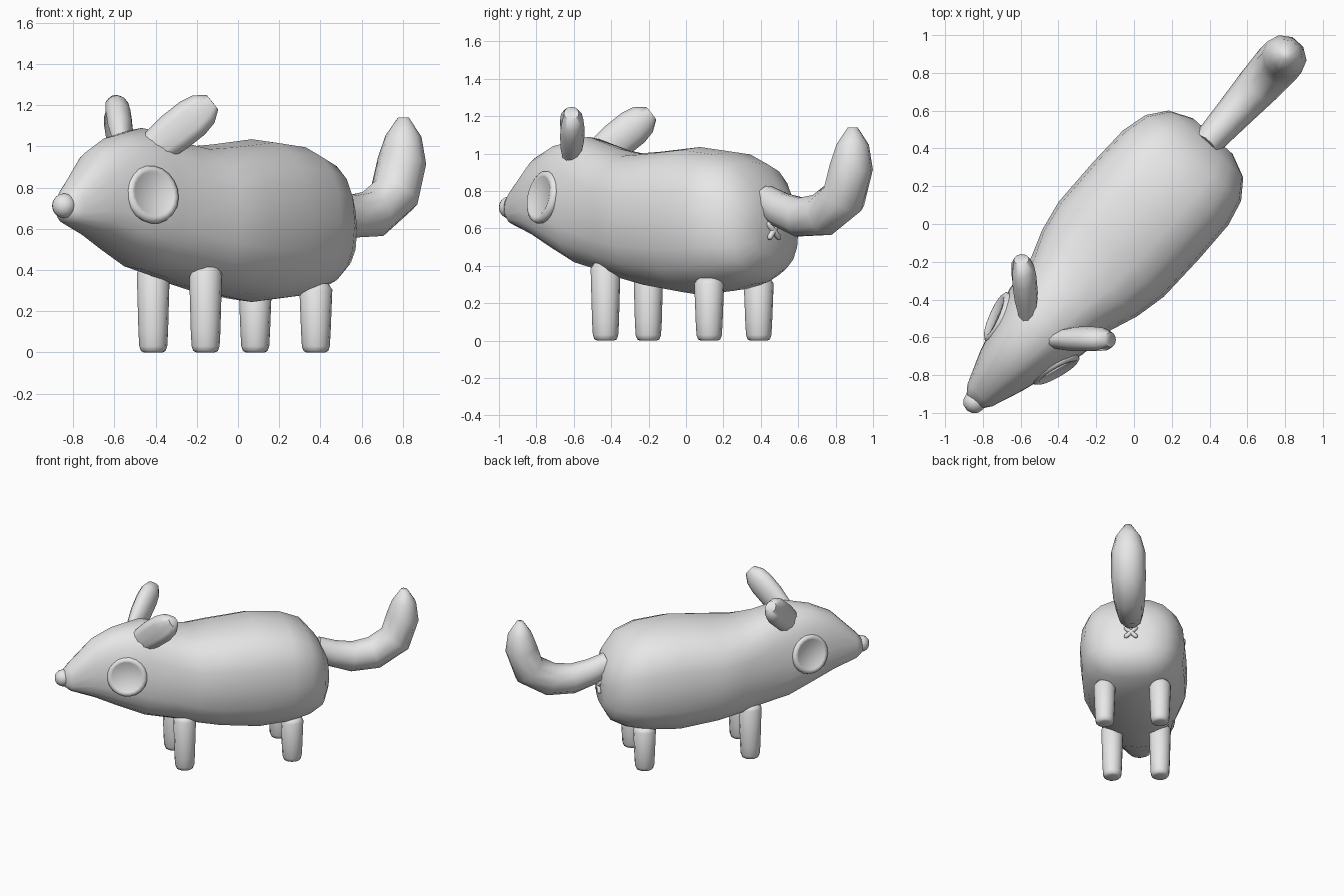
import bpy, bmesh, math
from mathutils import Vector, Matrix

if "Cube" in bpy.data.objects:
    bpy.data.objects.remove(bpy.data.objects["Cube"])

# One clay-grey material
GREY = (0.8, 0.8, 0.8, 1)
clay = bpy.data.materials.new("pale_grey")
clay.use_nodes = True
clay.diffuse_color = GREY
clay.node_tree.nodes["Principled BSDF"].inputs["Base Color"].default_value = GREY

# Parts are built with the animal's length along y, then turned diagonally
TURN = Matrix.Rotation(math.radians(-42), 4, 'Z')
X, Y, Z = Vector((1, 0, 0)), Vector((0, 1, 0)), Vector((0, 0, 1))


def finish(name, bm, angle=60):
    bmesh.ops.recalc_face_normals(bm, faces=bm.faces)
    bm.transform(TURN)
    mesh = bpy.data.meshes.new(name)
    bm.to_mesh(mesh)
    bm.free()
    mesh.materials.append(clay)
    obj = bpy.data.objects.new(name, mesh)
    bpy.context.collection.objects.link(obj)
    bpy.ops.object.select_all(action='DESELECT')
    obj.select_set(True)
    bpy.context.view_layer.objects.active = obj
    bpy.ops.object.shade_smooth_by_angle(angle=math.radians(angle))


def loft(name, rings, sides=12, power=2.0, scoop=False, angle=60):
    """Skin rings of (centre, half-axis u, half-axis v, pear taper)."""
    bm = bmesh.new()
    loops = []
    for i, (c, u, v, pear) in enumerate(rings):
        loop = []
        for k in range(sides):
            a = math.tau * k / sides
            px, py = math.cos(a), math.sin(a)
            px = math.copysign(abs(px) ** (2 / power), px)
            py = math.copysign(abs(py) ** (2 / power), py)
            if scoop and py > 0.9 and 0 < i < len(rings) - 1:
                py = 0.65
            loop.append(bm.verts.new(c + u * px * (1 - pear * py) + v * py))
        loops.append(loop)
    for a, b in zip(loops, loops[1:]):
        for k in range(sides):
            n = (k + 1) % sides
            bm.faces.new((a[k], a[n], b[n], b[k]))
    bm.faces.new(loops[0])
    bm.faces.new(loops[-1])
    finish(name, bm, angle)


def turned(name, centre, axis, profile, sides=12, angle=60):
    """Round part from (distance along axis, radius) pairs."""
    axis = axis.normalized()
    u = axis.orthogonal().normalized()
    v = axis.cross(u)
    loft(name, [(centre + axis * d, u * r, v * r, 0) for d, r in profile],
         sides, angle=angle)


# Body and head: position, half width, bottom, top, pear taper
body = [
    (-1.27, .05, .66, .755, 0), (-1.22, .088, .62, .81, .1),
    (-1.05, .15, .56, .98, .15), (-.9, .195, .49, 1.05, .15),
    (-.7, .255, .405, 1.09, .15), (-.5, .285, .36, 1.03, .08),
    (-.35, .34, .32, 1.0, 0), (-.18, .375, .285, 1.01, 0),
    (.1, .38, .245, 1.035, 0), (.33, .375, .265, 1.01, 0),
    (.47, .34, .3, .955, 0), (.57, .265, .35, .835, 0),
    (.625, .14, .45, .72, 0),
]
loft("body", [(Y * s + Z * (lo + hi) / 2, X * w, Z * (hi - lo) / 2, p)
              for s, w, lo, hi, p in body], sides=20, power=2.5, angle=80)

# Nose
bm = bmesh.new()
bmesh.ops.create_uvsphere(bm, u_segments=12, v_segments=8, radius=.06)
bm.transform(Matrix.Translation((.003, -1.265, .712)))
finish("nose", bm)

# Tail: position, height, half width, half thickness
tail = [
    (.56, .752, .078, .085), (.68, .70, .088, .095), (.82, .66, .1, .108),
    (.98, .672, .115, .118), (1.135, .765, .125, .12), (1.19, .93, .122, .115),
    (1.2, 1.05, .09, .085), (1.2, 1.14, .028, .025),
]
rings = []
for i, (s, z, w, h) in enumerate(tail):
    before, after = tail[max(i - 1, 0)], tail[min(i + 1, len(tail) - 1)]
    along = Vector((0, after[0] - before[0], after[1] - before[1])).normalized()
    rings.append((Y * s + Z * z, X * w, X.cross(along) * h, 0))
loft("tail", rings, sides=10)

# Small crossed mark below the tail
for side, word in ((1, "left"), (-1, "right")):
    turned(f"rear_cross_{word}", Vector((0, .63, .588)), Vector((side, -.15, 1)),
           [(-.062, .008), (-.05, .016), (.05, .016), (.062, .008)], sides=8)

for side, word in ((1, "left"), (-1, "right")):
    # Legs with rounded feet
    for part, s, t, top in (("front", -.425, .171, .415), ("back", .345, .198, .335)):
        turned(f"{part}_leg_{word}", Vector((t * side, s, 0)), Z,
               [(0, .045), (.007, .06), (.03, .068), (.1, .072),
                (top - .03, .08), (top, .06)], angle=70)

    # Eyes: discs with a rounded rim and a nearly flush centre
    turned(f"eye_{word}", Vector((.208 * side, -.85, .768)),
           Vector((.93 * side, -.31, .2)),
           [(-.06, .125), (-.01, .144), (.008, .14), (.018, .125),
            (.017, .11), (.013, .105)], sides=20, angle=50)

    # Ears: thick leaf shapes, gently hollowed on the front
    lean = Vector((.58 * side, .52, .62)).normalized()
    front = Vector((.669 * side, -.743, 0))
    front = (front - lean * front.dot(lean)).normalized()
    across = lean.cross(front)
    middle = Vector((.21 * side, -.635, 1.1))
    leaf = [(-.18, .085, .05), (-.05, .1, .068), (.06, .1, .07),
            (.13, .085, .064), (.185, .045, .04)]
    loft(f"ear_{word}", [(middle + lean * d, across * w, front * h, 0)
                         for d, w, h in leaf], scoop=True)
